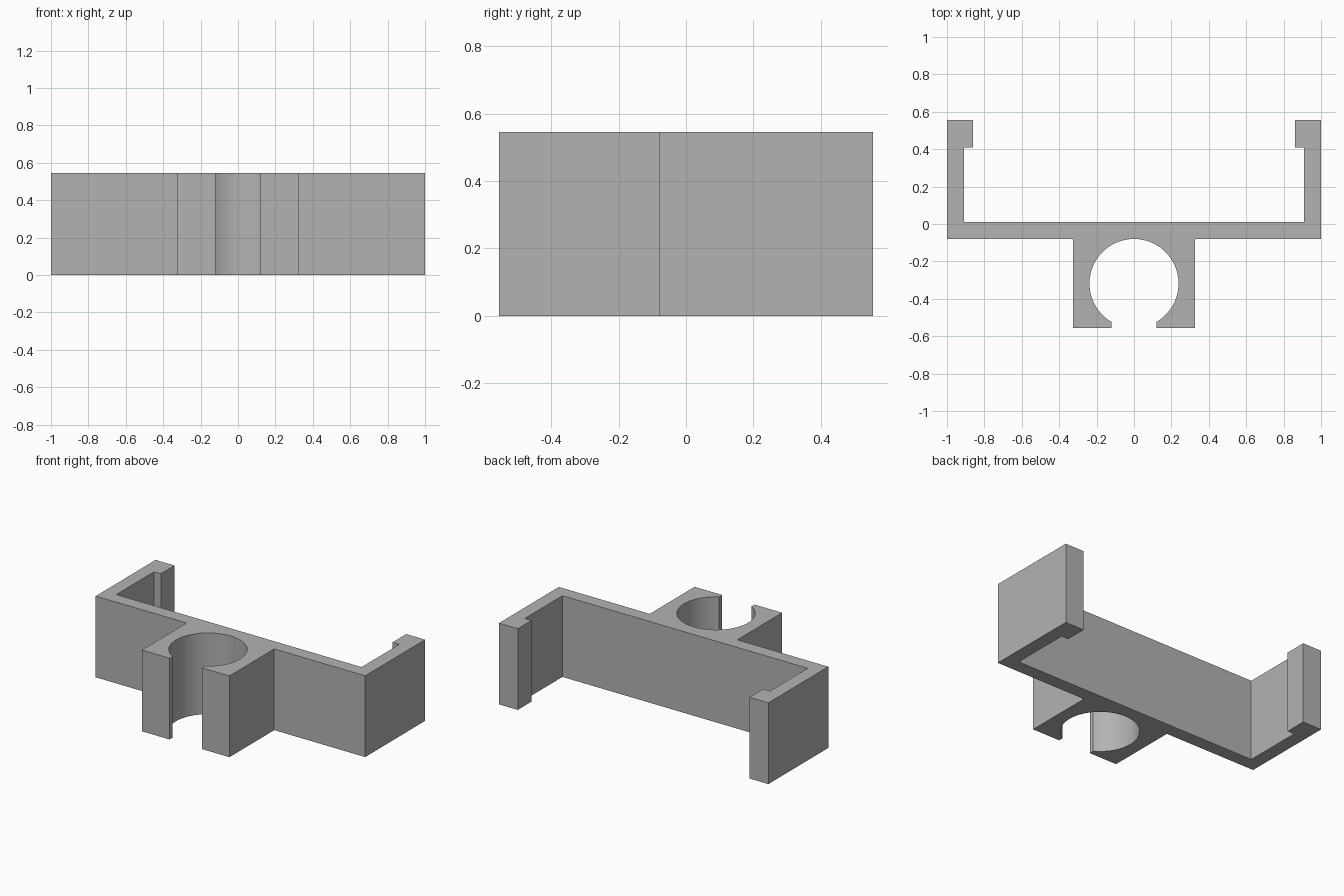
import bpy, bmesh, math

cube = bpy.data.objects.get("Cube")
if cube:
    bpy.data.objects.remove(cube, do_unlink=True)

HEIGHT = 0.545
RADIUS, CENTRE_Y = 0.238, -0.318   # round socket
SLOT = 0.12                        # half width of the socket opening
FRONT, BACK = -0.555, 0.555
ARC_STEPS = 32

grey = bpy.data.materials.new("plain grey")
grey.use_nodes = True
colour = (0.45, 0.45, 0.45, 1)
grey.diffuse_color = colour
grey.node_tree.nodes["Principled BSDF"].inputs["Base Color"].default_value = colour

# Socket wall, from its rear centre round to the slot edge
end = math.pi - math.asin(SLOT / RADIUS)
half = []
for i in range(ARC_STEPS + 1):
    a = end * i / ARC_STEPS
    half.append((RADIUS * math.sin(a), CENTRE_Y + RADIUS * math.cos(a)))

# Socket block, back plate, side arm and hooked lip
half += [(SLOT, FRONT), (0.325, FRONT), (0.325, -0.08), (1, -0.08),
         (1, BACK), (0.86, BACK), (0.86, 0.41), (0.91, 0.41), (0.91, 0.01)]
outline = half + [(-x, y) for x, y in reversed(half[1:])]

# Extrude the mirrored outline into the solid bracket
bm = bmesh.new()
base = bm.faces.new([bm.verts.new((x, y, 0)) for x, y in outline])
top = bmesh.ops.extrude_face_region(bm, geom=[base], use_keep_orig=True)
bmesh.ops.translate(bm, vec=(0, 0, HEIGHT),
                    verts=[v for v in top["geom"] if isinstance(v, bmesh.types.BMVert)])
bmesh.ops.recalc_face_normals(bm, faces=bm.faces)
mesh = bpy.data.meshes.new("clip_bracket")
bm.to_mesh(mesh)
bm.free()
mesh.materials.append(grey)

bracket = bpy.data.objects.new("clip_bracket", mesh)
bpy.context.collection.objects.link(bracket)

# Smooth the socket wall and keep the corners sharp
bpy.ops.object.select_all(action="DESELECT")
bracket.select_set(True)
bpy.context.view_layer.objects.active = bracket
bpy.ops.object.shade_smooth_by_angle(angle=math.radians(30))
